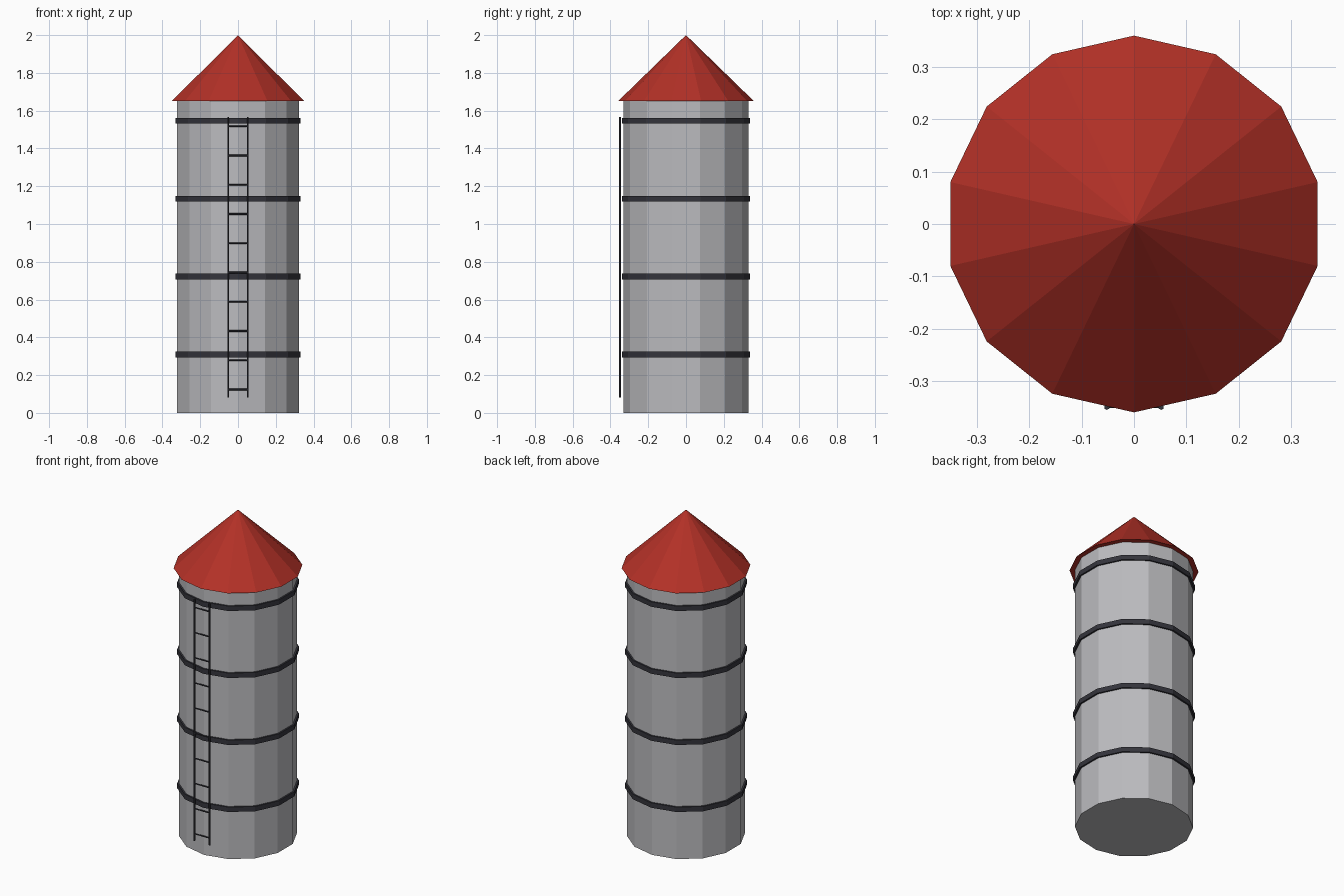
import bpy, math
from mathutils import Vector

if "Cube" in bpy.data.objects:
    bpy.data.objects.remove(bpy.data.objects["Cube"])

SIDES = 14
BODY_H = 1.65


def material(name, rgb):
    m = bpy.data.materials.new(name)
    m.diffuse_color = (*rgb, 1)
    m.use_nodes = True
    m.node_tree.nodes["Principled BSDF"].inputs["Base Color"].default_value = m.diffuse_color
    return m


red = material("roof_red", (0.45, 0.03, 0.02))
dark = material("dark_metal", (0.035, 0.035, 0.045))
grey = material("wall_grey", (0.5, 0.5, 0.52))


def drum(name, r1, r2, z0, z1, mat):
    """Faceted cylinder or cone with one corner on the y axis."""
    bpy.ops.mesh.primitive_cone_add(vertices=SIDES, radius1=r1, radius2=r2, depth=z1 - z0,
                                    location=(0, 0, (z0 + z1) / 2))
    ob = bpy.context.object
    ob.name = name
    ob.data.materials.append(mat)
    return ob


def rod(name, a, b, r):
    """Thin bar between two points."""
    a, b = Vector(a), Vector(b)
    d = b - a
    bpy.ops.mesh.primitive_cylinder_add(vertices=6, radius=r, depth=d.length, location=(a + b) / 2,
                                        rotation=d.to_track_quat('Z', 'Y').to_euler())
    ob = bpy.context.object
    ob.name = name
    ob.data.materials.append(dark)


# Tower wall and pointed roof
drum("tower_wall", 0.33, 0.33, 0, BODY_H, grey)
drum("roof", 0.36, 0, BODY_H, 2.0, red)

# Hoops around the wall
for i in range(4):
    z = BODY_H * (i + 0.75) / 4
    drum(f"hoop_{i + 1}", 0.34, 0.34, z - 0.015, z + 0.015, dark)

# Ladder on the front
LX, LY = 0.052, -0.35
for side, x in (("left", -LX), ("right", LX)):
    rod(f"ladder_rail_{side}", (x, LY, 0.0825), (x, LY, 1.5675), 0.0055)
for i in range(10):
    z = 0.124 + i * 0.1548
    rod(f"ladder_rung_{i + 1}", (-LX, LY + 0.002, z), (LX, LY + 0.002, z), 0.0045)
